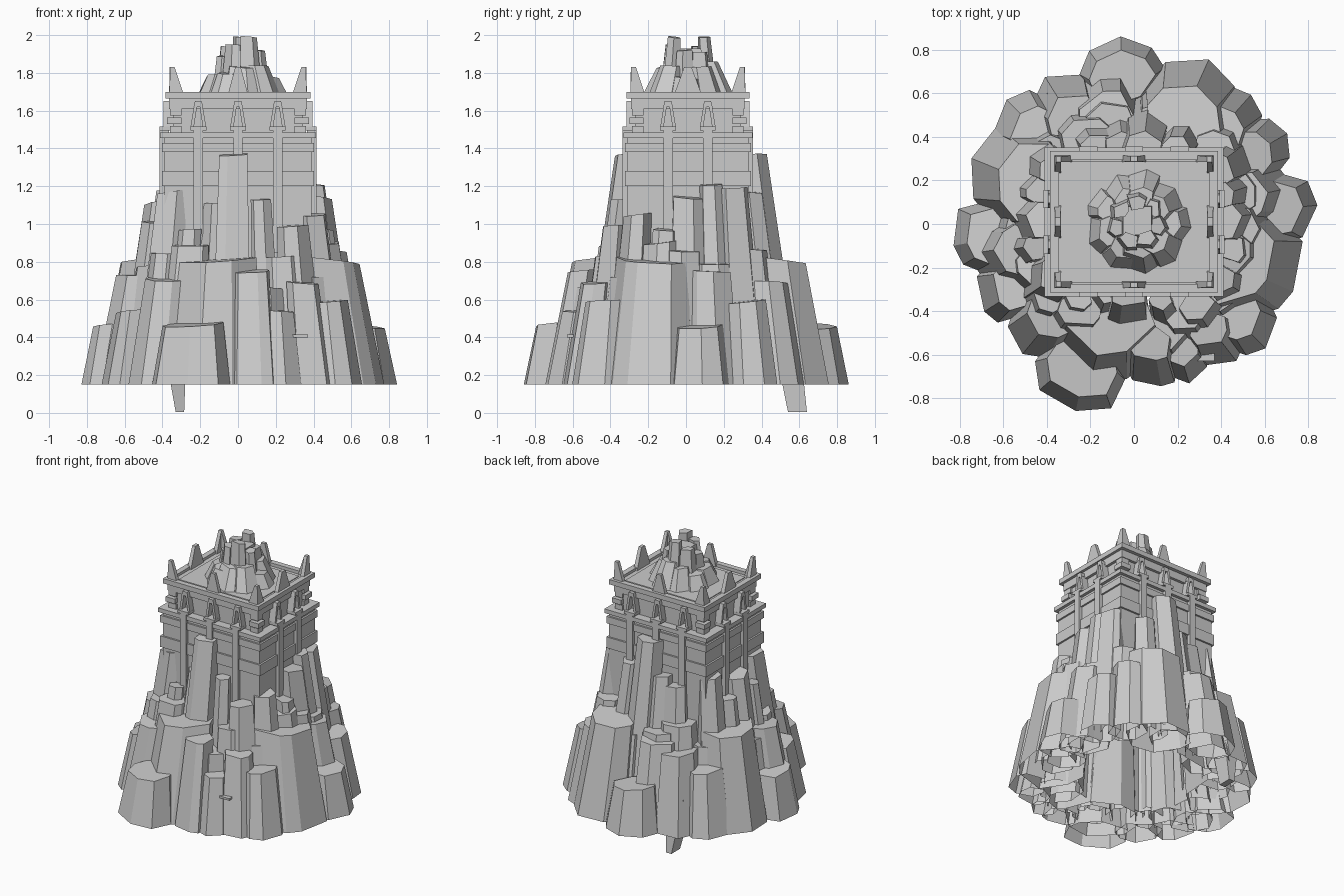
import bpy, bmesh, random
from math import sin, cos, pi, radians
from mathutils import Vector

if "Cube" in bpy.data.objects:
    bpy.data.objects.remove(bpy.data.objects["Cube"])

random.seed(7)
CY = 0.01  # tower centre in y


def finish(bm, name):
    bmesh.ops.recalc_face_normals(bm, faces=bm.faces)
    me = bpy.data.meshes.new(name)
    bm.to_mesh(me)
    bm.free()
    ob = bpy.data.objects.new(name, me)
    bpy.context.collection.objects.link(ob)
    return ob


def column(bm, ang, R, w, h, z0=0.15, slope=0.2, depth=0.8, taper=0.72, c=(0, 0), n=7):
    """Leaning, irregular tapered rock shaft, open underneath; R is its outer base radius."""
    a = radians(ang)
    out, tan = Vector((cos(a), sin(a), 0)), Vector((-sin(a), cos(a), 0))
    d = w * depth
    top_r = R - slope * (h - z0)
    cen = Vector((c[0], c[1], 0))
    shape = []
    for i in range(n):
        t = 2 * pi * (i + random.uniform(-0.28, 0.28)) / n
        k = random.uniform(0.94, 1.1)
        shape.append((cos(t) * k * d / 2, sin(t) * k * w / 2))
    tilt_r, tilt_t = random.uniform(-0.12, 0.05), random.uniform(-0.12, 0.12)
    lo, hi = [], []
    for u, v in shape:
        lo.append(bm.verts.new(cen + out * (R - d / 2 + u) + tan * v + Vector((0, 0, z0))))
        u, v = u * taper, v * taper
        z = h - 0.01 + u * tilt_r + v * tilt_t
        hi.append(bm.verts.new(cen + out * (top_r - d * taper / 2 + u) + tan * v + Vector((0, 0, z))))
    for i in range(n):
        j = (i + 1) % n
        bm.faces.new((lo[i], lo[j], hi[j], hi[i]))
    bm.faces.new(hi)


def frustum(bm, x0, x1, y0, y1, z0, z1, top=None):
    """Box, or a tapered block when the top rectangle is given."""
    t = top or (x0, x1, y0, y1)
    vs = [bm.verts.new((x, y, z)) for (a, b, e, f), z in (((x0, x1, y0, y1), z0), (t, z1))
          for x, y in ((a, e), (b, e), (b, f), (a, f))]
    for f in ((3, 2, 1, 0), (4, 5, 6, 7), (0, 1, 5, 4), (1, 2, 6, 5), (2, 3, 7, 6), (3, 0, 4, 7)):
        bm.faces.new([vs[i] for i in f])


def slab(bm, hx, hy, z0, z1):
    frustum(bm, -hx, hx, CY - hy, CY + hy, z0, z1)


# outer cliff: angle, base radius, width, height
outer = [(95, .87, .38, .47), (65, .83, .46, .82), (47, .80, .26, .70), (31, .81, .28, .60),
         (6, .84, .34, .47), (-20, .80, .52, .82), (-42, .83, .30, .60), (-55, .78, .24, .70),
         (-69, .77, .20, .55), (-82, .76, .25, .76), (-106, .75, .52, .82), (-110, .90, .42, .48),
         (-133, .78, .30, .72), (-152, .79, .30, .55), (185, .84, .34, .47), (158, .80, .50, .82),
         (137, .82, .30, .60), (120, .78, .30, .70), (15, .75, .28, .76), (105, .75, .34, .76),
         (-167, .77, .30, .74)]
bm = bmesh.new()
for a, r, w, h in outer:
    column(bm, a, r, w, h, n=8 if w > .35 else 7, depth=.85, taper=.78)
finish(bm, "outer_cliff")

# middle cliff shafts filling behind the outer ones
bm = bmesh.new()
for i in range(18):
    a = i * 20 + random.uniform(-5, 5)
    column(bm, a, random.uniform(.65, .70), random.uniform(.25, .33), random.uniform(.68, .92),
           z0=random.uniform(.15, .25), slope=.16, depth=.95, taper=.8)
finish(bm, "middle_cliff")

# tall shafts against the tower
tall = [(-95, .56, .25, 1.38), (84, .60, .25, 1.38), (-146, .66, .27, 1.18), (-112, .52, .16, 1.12),
        (-52, .64, .22, 1.0), (-33, .65, .22, 1.06), (33, .66, .24, 1.2), (145, .66, .24, 1.18),
        (177, .62, .24, 1.12), (2, .63, .24, 1.15), (60, .60, .22, 1.18), (116, .58, .22, 1.1),
        (-70, .55, .16, 1.14), (-14, .62, .18, .98), (160, .62, .2, 1.0), (-167, .64, .18, 1.02),
        (18, .62, .18, 1.22), (-127, .58, .18, .98), (100, .56, .18, 1.15)]
bm = bmesh.new()
for a, r, w, h in tall:
    column(bm, a, r, w, h, z0=random.uniform(.2, .35), slope=.15, depth=.9, n=6)
finish(bm, "tall_shafts")

# loose hanging rock and small flat ledge stone
bm = bmesh.new()
frustum(bm, -.33, -.285, .54, .64, .005, .40, (-.40, -.27, .46, .60))
frustum(bm, .25, .37, -.63, -.52, .40, .415)
finish(bm, "loose_stones")

# tower body with stepped bands
bm = bmesh.new()
slab(bm, .39, .32, .75, 1.48)
for z0, z1, g in ((1.20, 1.28, .013), (1.38, 1.43, .013), (1.455, 1.485, .022)):
    slab(bm, .39 + g, .32 + g, z0, z1)
slab(bm, .345, .28, 1.48, 1.68)
finish(bm, "tower_body")

# cornice: frieze, then a rim left open around the sunken roof
bm = bmesh.new()
slab(bm, .365, .30, 1.61, 1.67)
for s in (-1, 1):
    a, b = sorted((s * .385, s * .345))
    frustum(bm, a, b, CY - .325, CY + .325, 1.665, 1.70)
    a, b = sorted((CY + s * .325, CY + s * .285))
    frustum(bm, -.345, .345, a, b, 1.665, 1.70)
slab(bm, .31, .25, 1.66, 1.685)
finish(bm, "cornice")

# corner stones
bm = bmesh.new()
for sx in (-1, 1):
    for sy in (-1, 1):
        for z, g in ((1.485, .0), (1.53, .015), (1.575, .0)):
            a, b = sorted((sx * .30, sx * (.36 + g)))
            c, d = sorted((CY + sy * .235, CY + sy * (.295 + g)))
            frustum(bm, a, b, c, d, z, z + .035)
finish(bm, "corner_stones")

# pinnacles: angled plates on the corners, thin plates mid side
bm = bmesh.new()
for sx in (-1, 1):
    for sy in (-1, 1):
        def plate(x0, x1, y0, y1, tx0, tx1, ty0, ty1):
            xs, tx = sorted((sx * x0, sx * x1)), sorted((sx * tx0, sx * tx1))
            ys = sorted((CY + sy * y0, CY + sy * y1))
            ty = sorted((CY + sy * ty0, CY + sy * ty1))
            frustum(bm, *xs, *ys, 1.68, 1.83, (*tx, *ty))
        plate(.285, .365, .275, .305, .335, .358, .275, .30)
        plate(.335, .365, .225, .305, .335, .358, .275, .30)
    y = CY + sx * .29
    frustum(bm, -.055, .055, y - .015, y + .015, 1.68, 1.83, (-.015, .015, y - .012, y + .012))
    x = sx * .35
    frustum(bm, x - .015, x + .015, CY - .075, CY + .075, 1.68, 1.83,
            (x - .012, x + .012, CY - .02, CY + .02))
finish(bm, "pinnacles")


# niches with sill and long buttress, repeated on every face
def niche(bm, along, side, axis):
    def put(w0, w1, d0, d1, z0, z1, wt=None):
        wt = wt or (w0, w1)
        lo = (along + w0, along + w1) + tuple(sorted((side * d0, side * d1)))
        hi = (along + wt[0], along + wt[1]) + lo[2:]
        if axis == 'y':
            lo, hi = [(q[0], q[1], q[2] + CY, q[3] + CY) for q in (lo, hi)]
        else:
            lo, hi = [(q[2], q[3], q[0] + CY, q[1] + CY) for q in (lo, hi)]
        frustum(bm, *lo, z0, z1, hi)
    wall = .385 if axis == 'x' else .315
    up = wall - .045
    for s in (-1, 1):
        put(*sorted((s * .024, s * .042)), up, wall + .01, 1.51, 1.63, sorted((s * .006, s * .022)))
    put(-.025, .025, up, wall + .01, 1.62, 1.65, (-.018, .018))
    put(-.042, .042, up, wall + .03, 1.495, 1.515)
    put(-.025, .025, wall - .02, wall + .03, .85, 1.50)


bm = bmesh.new()
for s in (-1, 1):
    for x in (-.21, 0, .21):
        niche(bm, x, s, 'y')
    for y in (-.105, .105):
        niche(bm, y, s, 'x')
finish(bm, "niches_and_buttresses")

# rocky crag on the roof
bm = bmesh.new()
for i in range(9):
    column(bm, i * 40 + random.uniform(-6, 6), random.uniform(.235, .25), random.uniform(.16, .20),
           random.uniform(1.78, 1.87), z0=1.68, slope=.45, c=(.015, .01), n=6)
for i, h in enumerate((1.92, 2.0, 1.95, 1.90, 1.96, 2.0, 1.93)):
    column(bm, i * 51.4 + 40, .16, .125, h, z0=1.68, slope=.12, c=(.015, .01), n=5)
frustum(bm, -.08, .10, -.08, .10, 1.68, 1.93, (-.05, .08, -.05, .08))
finish(bm, "roof_crag")
